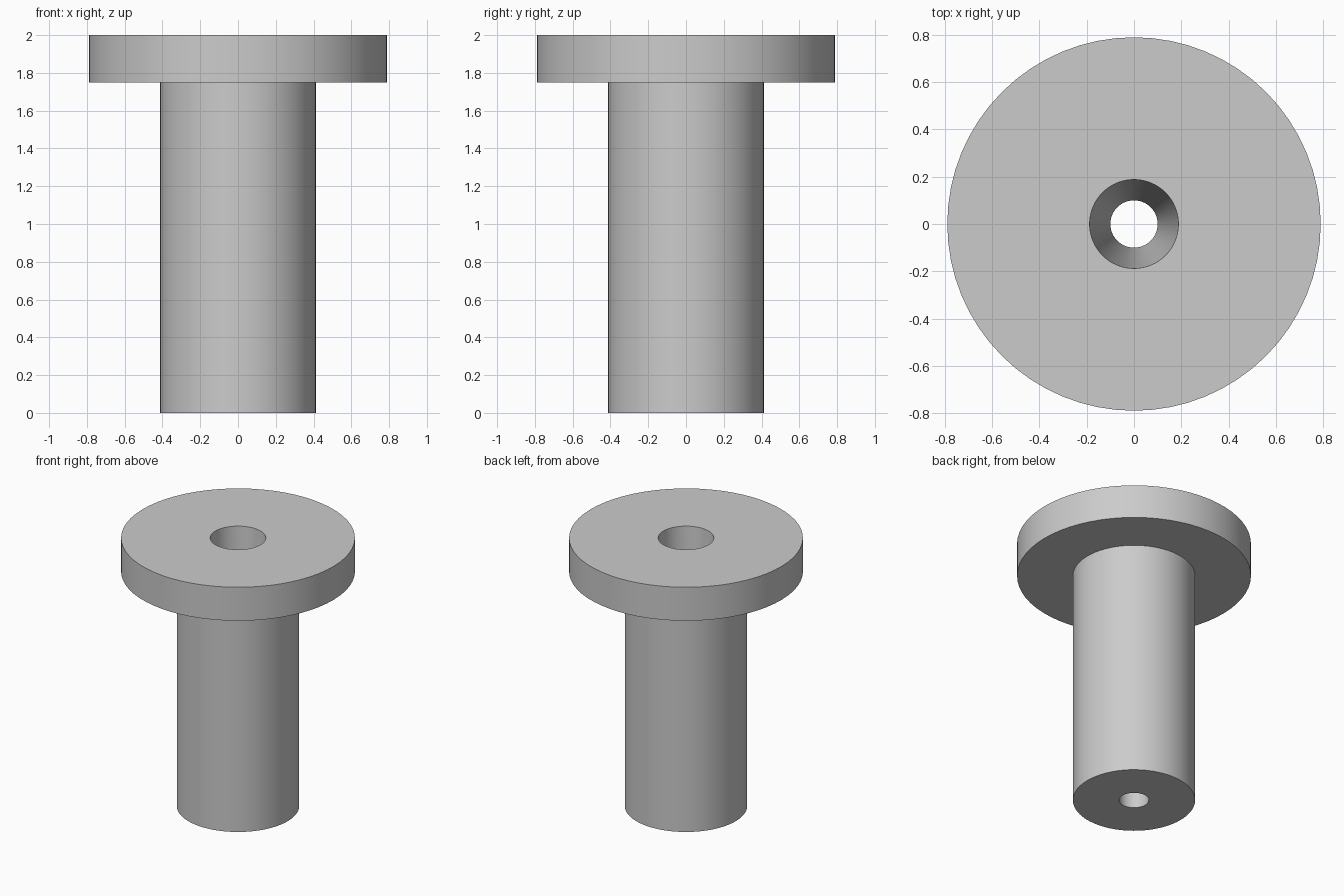
import bpy
import bmesh
import math

cube = bpy.data.objects.get("Cube")
if cube:
    bpy.data.objects.remove(cube, do_unlink=True)

SEGMENTS = 64

# Single grey material
grey = bpy.data.materials.new("plain_grey")
grey.use_nodes = True
colour = (0.6, 0.6, 0.6, 1)
grey.diffuse_color = colour
grey.node_tree.nodes["Principled BSDF"].inputs["Base Color"].default_value = colour

# Closed profile (radius, height): shaft, wide head, tapered through hole
profile = [(0.10, 0), (0.413, 0), (0.413, 1.75),
           (0.79, 1.75), (0.79, 2), (0.188, 2)]


def lathe(name, points, material):
    """Revolve a closed profile around the z axis."""
    bm = bmesh.new()
    rings = []
    for radius, height in points:
        ring = []
        for i in range(SEGMENTS):
            a = math.tau * i / SEGMENTS
            ring.append(bm.verts.new((radius * math.cos(a), radius * math.sin(a), height)))
        rings.append(ring)
    for lower, upper in zip(rings, rings[1:] + rings[:1]):
        for i in range(SEGMENTS):
            j = (i + 1) % SEGMENTS
            bm.faces.new((lower[i], lower[j], upper[j], upper[i]))
    bmesh.ops.recalc_face_normals(bm, faces=bm.faces)
    mesh = bpy.data.meshes.new(name)
    bm.to_mesh(mesh)
    bm.free()
    mesh.materials.append(material)
    obj = bpy.data.objects.new(name, mesh)
    bpy.context.collection.objects.link(obj)
    return obj


bushing = lathe("flanged_bushing", profile, grey)

# Smooth walls with crisp rims
bpy.ops.object.select_all(action="DESELECT")
bushing.select_set(True)
bpy.context.view_layer.objects.active = bushing
bpy.ops.object.shade_smooth_by_angle(angle=math.radians(30))
